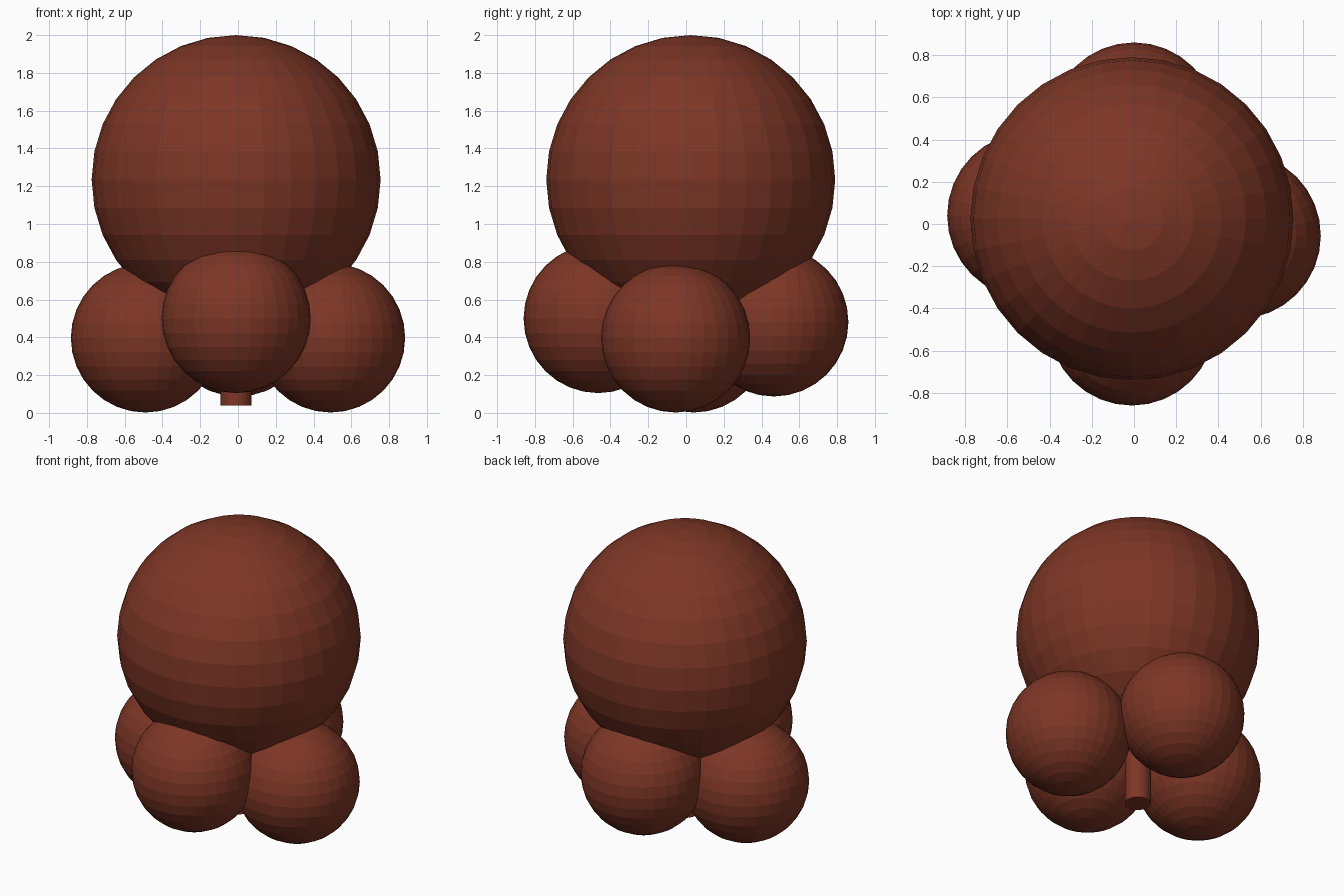
import bpy

if "Cube" in bpy.data.objects:
    bpy.data.objects.remove(bpy.data.objects["Cube"])

brown = bpy.data.materials.new("reddish brown")
brown.diffuse_color = (0.205, 0.037, 0.019, 1)
brown.use_nodes = True
brown.node_tree.nodes["Principled BSDF"].inputs["Base Color"].default_value = brown.diffuse_color


def finish(name):
    ob = bpy.context.object
    ob.name = name
    ob.data.materials.append(brown)
    return ob


def ball(name, location, radius):
    bpy.ops.mesh.primitive_uv_sphere_add(segments=32, ring_count=16,
                                         radius=radius, location=location)
    return finish(name)


# Large crown resting on the small balls
ball("crown", (-0.01, 0.025, 1.235), 0.765)

# Four lower balls, alternating slightly in height
lower = {
    "right_ball": (0.49, -0.055, 0.397),
    "left_ball": (-0.49, 0.04, 0.397),
    "front_ball": (-0.01, -0.465, 0.50),
    "back_ball": (0.0, 0.465, 0.482),
}
for name, location in lower.items():
    ball(name, location, 0.395)

# Central stem, its top buried in the crown
bottom, top = 0.04, 0.8
bpy.ops.mesh.primitive_cylinder_add(vertices=32, radius=0.082, depth=top - bottom,
                                    location=(-0.01, 0.025, (top + bottom) / 2))
finish("stem")
